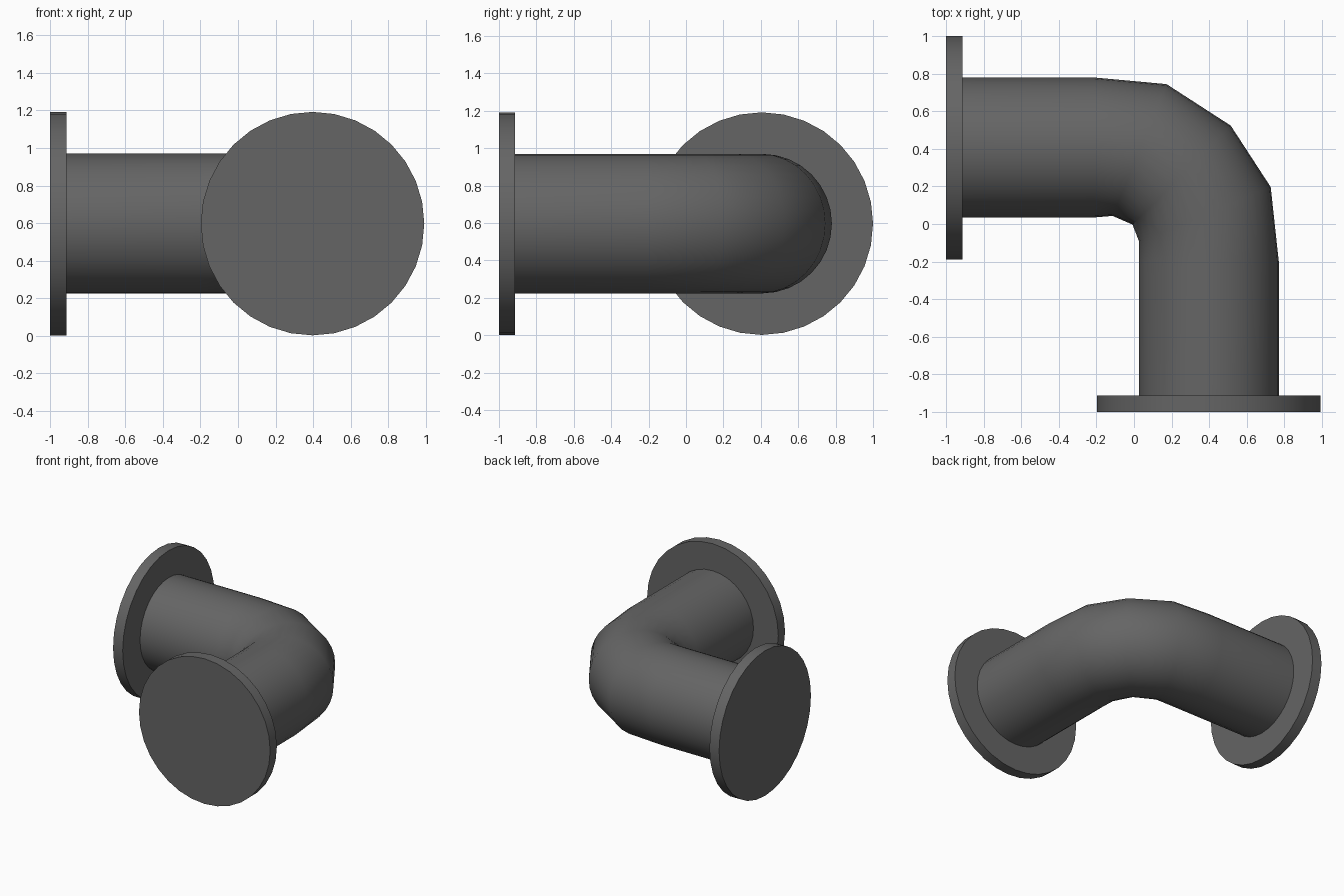
import bpy, bmesh, math
from mathutils import Vector, Matrix

if "Cube" in bpy.data.objects:
    bpy.data.objects.remove(bpy.data.objects["Cube"])

SIDES = 32
Z = 0.597          # height of the pipe axis
R_PIPE = 0.373
R_FLANGE = 0.595
THICK = 0.087

grey = bpy.data.materials.new("dark grey metal")
grey.diffuse_color = (0.13, 0.13, 0.13, 1)
grey.use_nodes = True
grey.node_tree.nodes["Principled BSDF"].inputs["Base Color"].default_value = grey.diffuse_color


def finish(name, bm):
    bmesh.ops.recalc_face_normals(bm, faces=bm.faces)
    me = bpy.data.meshes.new(name)
    bm.to_mesh(me)
    bm.free()
    me.materials.append(grey)
    ob = bpy.data.objects.new(name, me)
    bpy.context.collection.objects.link(ob)
    bpy.ops.object.select_all(action='DESELECT')
    ob.select_set(True)
    bpy.context.view_layer.objects.active = ob
    bpy.ops.object.shade_smooth_by_angle(angle=math.radians(40))
    return ob


def flange(name, centre, axis):
    bm = bmesh.new()
    rot = Matrix.Rotation(math.pi / 2, 4, axis)
    bmesh.ops.create_cone(bm, cap_ends=True, segments=SIDES, radius1=R_FLANGE,
                          radius2=R_FLANGE, depth=THICK,
                          matrix=Matrix.Translation(centre) @ rot)
    return finish(name, bm)


# Elbow pipe: outer and inner bend points (x, y) of each ring
stations = [
    ((-0.95, 0.78), (-0.95, 0.035)),
    ((-0.21, 0.78), (-0.21, 0.035)),
    ((0.173, 0.745), (-0.114, 0.043)),
    ((0.515, 0.524), (-0.008, -0.003)),
    ((0.728, 0.197), (0.027, -0.093)),
    ((0.771, -0.20), (0.027, -0.20)),
    ((0.771, -0.95), (0.027, -0.95)),
]
bm = bmesh.new()
rings = []
for outer, inner in stations:
    o, i = Vector((*outer, Z)), Vector((*inner, Z))
    mid, half = (o + i) / 2, (o - i) / 2
    ring = []
    for k in range(SIDES):
        a = 2 * math.pi * k / SIDES
        ring.append(bm.verts.new(mid + half * math.cos(a)
                                 + Vector((0, 0, R_PIPE * math.sin(a)))))
    rings.append(ring)
for r0, r1 in zip(rings, rings[1:]):
    for k in range(SIDES):
        n = (k + 1) % SIDES
        bm.faces.new((r0[k], r0[n], r1[n], r1[k]))
bm.faces.new(rings[0])
bm.faces.new(rings[-1])
finish("elbow_pipe", bm)

# End flanges
flange("left_flange", (-1 + THICK / 2, 0.405, Z), 'Y')
flange("front_flange", (0.397, -1 + THICK / 2, Z), 'X')
